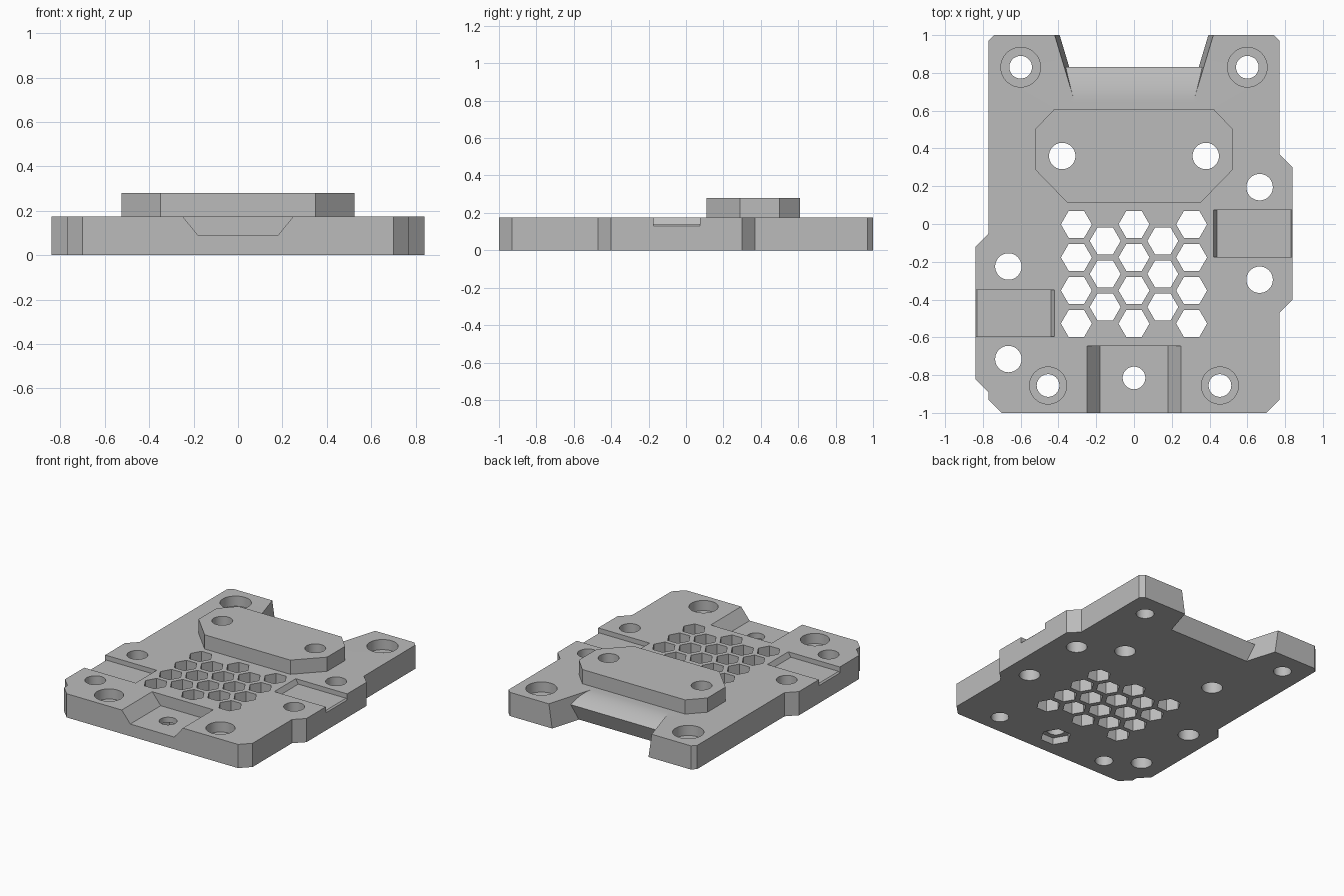
import bpy
import bmesh
from math import cos, sin, pi, radians

cube = bpy.data.objects.get("Cube")
if cube:
    bpy.data.objects.remove(cube, do_unlink=True)

TOP = 0.175

grey = bpy.data.materials.new("plain grey")
grey.use_nodes = True
grey.diffuse_color = (0.5, 0.5, 0.5, 1)
grey.node_tree.nodes["Principled BSDF"].inputs["Base Color"].default_value = (0.5, 0.5, 0.5, 1)


def loft(bm, lower, upper):
    """Close a solid between two matching rings of 3D points."""
    a = [bm.verts.new(p) for p in lower]
    b = [bm.verts.new(p) for p in upper]
    faces = [bm.faces.new(a), bm.faces.new(b)]
    for i in range(len(a)):
        j = (i + 1) % len(a)
        faces.append(bm.faces.new((a[i], a[j], b[j], b[i])))
    bmesh.ops.recalc_face_normals(bm, faces=faces)


def prism(bm, outline, z0, z1):
    loft(bm, [(x, y, z0) for x, y in outline], [(x, y, z1) for x, y in outline])


def ring(x, y, r, sides=48):
    return [(x + r * cos(2 * pi * i / sides), y + r * sin(2 * pi * i / sides)) for i in range(sides)]


def make_object(name, bm):
    mesh = bpy.data.meshes.new(name)
    bm.to_mesh(mesh)
    bm.free()
    mesh.materials.append(grey)
    obj = bpy.data.objects.new(name, mesh)
    bpy.context.collection.objects.link(obj)
    return obj


def combine(target, tool, operation):
    tool.hide_render = True
    mod = target.modifiers.new(operation, 'BOOLEAN')
    mod.operation = operation
    mod.solver = 'EXACT'
    mod.object = tool
    bpy.context.view_layer.objects.active = target
    bpy.ops.object.modifier_apply(modifier=mod.name)
    bpy.data.objects.remove(tool, do_unlink=True)


# Base plate with chamfered corners and a stepped tab on each side
bm = bmesh.new()
prism(bm, [(-0.74, 1), (0.74, 1), (0.77, 0.97), (0.77, 0.37), (0.84, 0.30), (0.84, -0.40),
           (0.77, -0.47), (0.77, -0.93), (0.70, -1), (-0.70, -1), (-0.77, -0.93), (-0.77, -0.89),
           (-0.84, -0.82), (-0.84, -0.12), (-0.77, -0.05), (-0.77, 0.97)], 0, TOP)
plate = make_object("mounting_plate", bm)

# Raised block
half = [(0.42, 0.61), (0.525, 0.50), (0.525, 0.29), (0.35, 0.11)]
bm = bmesh.new()
prism(bm, half + [(-x, y) for x, y in reversed(half)], 0.1, 0.28)
combine(plate, make_object("raised_block", bm), 'UNION')

bm = bmesh.new()

# Counterbores of the corner screws
for side in (-1, 1):
    prism(bm, ring(side * 0.6, 0.83, 0.105), 0.10, 0.3)
    prism(bm, ring(side * 0.455, -0.855, 0.098), 0.10, 0.3)

# Nut pocket in the underside
prism(bm, ring(0, -0.815, 0.105, 6), -0.1, 0.05)

# Front slot with sloping sides
section = [(-0.18, 0.09), (0.18, 0.09), (0.27, 0.2), (-0.27, 0.2)]
loft(bm, [(x, -1.1, z) for x, z in section], [(x, -0.645, z) for x, z in section])

# Shallow side slots with a sloping inner wall and a chamfered mouth
section = [(0.44, 0.14), (0.83, 0.14), (0.86, 0.11), (0.86, 0.2), (0.405, 0.2)]
for side, y0, y1 in ((1, -0.175, 0.075), (-1, -0.595, -0.35)):
    loft(bm, [(side * x, y0, z) for x, z in section], [(side * x, y1, z) for x, z in section])

# Back notch: undercut edge below, rounded slope above, splayed ends
slope = [(0.65 + 0.18 * t / 8, TOP - 0.055 * (t / 8) ** 2) for t in range(8, -1, -1)]
section = [(1.1, -0.1), (0.74, -0.1)] + slope + [(0.65, 0.3), (1.1, 0.3)]


def notch_end(side):
    return [(side * (0.42 - 0.3 * (1 - y) + 0.15 * (z - TOP)), y, z) for y, z in section]


loft(bm, notch_end(-1), notch_end(1))
combine(plate, make_object("pocket_cutter", bm), 'DIFFERENCE')

# Through holes
bm = bmesh.new()
holes = [(0.665, 0.195, 0.07), (0.665, -0.295, 0.07), (-0.665, -0.225, 0.07),
         (-0.665, -0.715, 0.07), (0, -0.815, 0.06)]
for side in (-1, 1):
    holes += [(side * 0.38, 0.36, 0.07), (side * 0.6, 0.83, 0.06), (side * 0.455, -0.855, 0.06)]
for x, y, r in holes:
    prism(bm, ring(x, y, r), -0.2, 0.5)

# Honeycomb vent
for col in range(-2, 3):
    odd = col % 2
    for row in range(3 if odd else 4):
        prism(bm, ring(col * 0.1525, -0.002 - 0.175 * (row + odd / 2), 0.082, 6), -0.2, 0.5)
combine(plate, make_object("hole_cutter", bm), 'DIFFERENCE')

# Smooth round walls, crisp edges
bpy.ops.object.select_all(action='DESELECT')
plate.select_set(True)
bpy.context.view_layer.objects.active = plate
bpy.ops.object.shade_smooth_by_angle(angle=radians(25))
